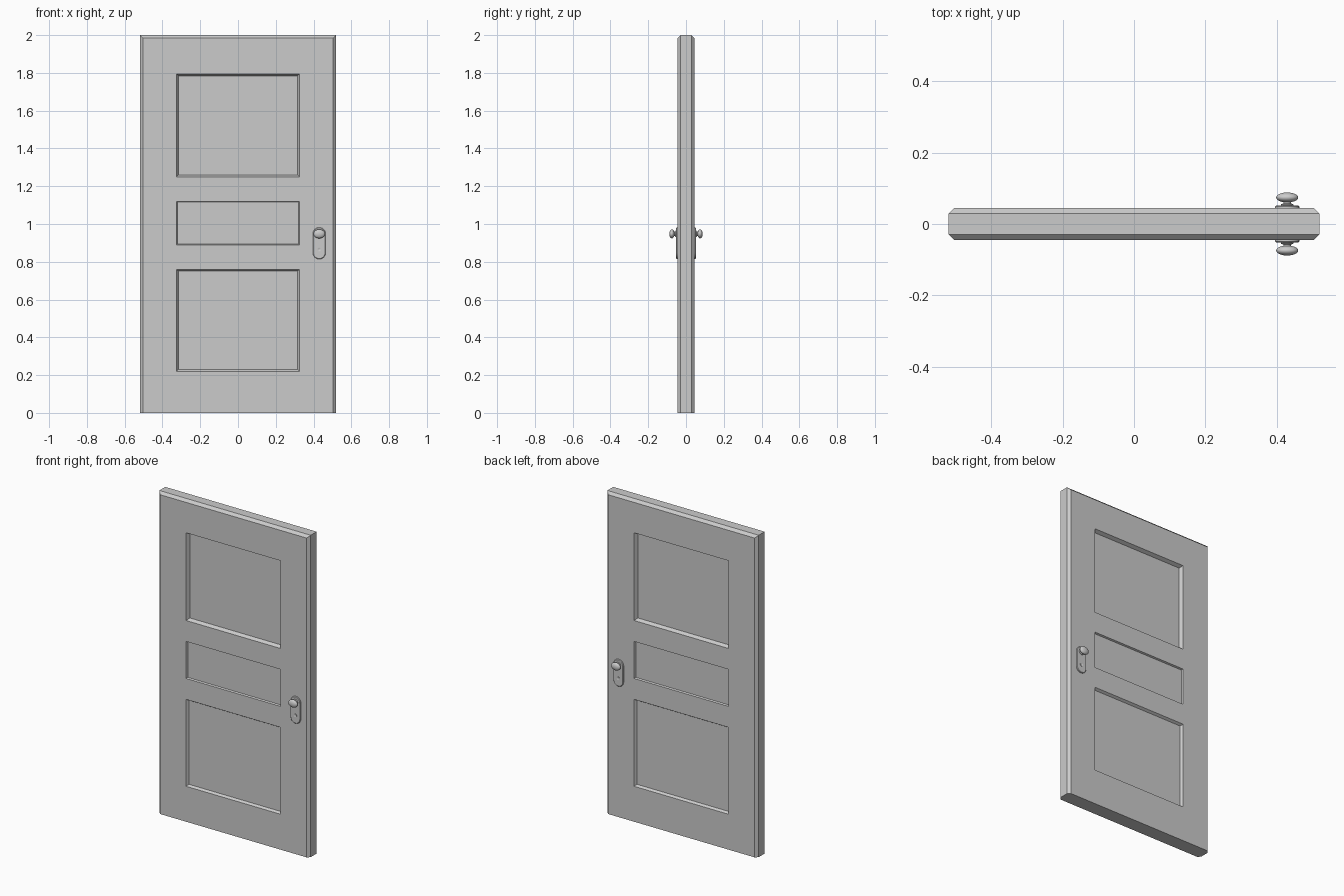
import bpy, bmesh, math
from mathutils import Matrix, Vector

cube = bpy.data.objects.get("Cube")
if cube:
    bpy.data.objects.remove(cube, do_unlink=True)

grey = bpy.data.materials.new("door grey")
grey.use_nodes = True
colour = (0.6, 0.6, 0.6, 1)
grey.diffuse_color = colour
grey.node_tree.nodes["Principled BSDF"].inputs["Base Color"].default_value = colour

HALF_W, HALF_T, HEIGHT, CHAMFER = 0.52, 0.045, 2.0, 0.016
PANEL_X = 0.325
# bottom, top, slope width, depth
PANELS = [(0.22, 0.76, 0.013, 0.015), (0.89, 1.12, 0.006, 0.01), (1.25, 1.795, 0.015, 0.022)]
KNOB_X, KNOB_Z = 0.43, 0.948


def finish(bm, name, smooth=False):
    bmesh.ops.recalc_face_normals(bm, faces=bm.faces)
    mesh = bpy.data.meshes.new(name)
    bm.to_mesh(mesh)
    bm.free()
    mesh.materials.append(grey)
    ob = bpy.data.objects.new(name, mesh)
    bpy.context.collection.objects.link(ob)
    if smooth:
        bpy.ops.object.select_all(action='DESELECT')
        ob.select_set(True)
        bpy.context.view_layer.objects.active = ob
        bpy.ops.object.shade_smooth_by_angle(angle=math.radians(35))
    return ob


def build_door():
    bm = bmesh.new()
    size = Matrix.Diagonal((2 * HALF_W, 2 * HALF_T, HEIGHT, 1))
    bmesh.ops.create_cube(bm, size=1, matrix=Matrix.Translation((0, 0, HEIGHT / 2)) @ size)
    # Chamfer the uprights and the long top edges
    edges = []
    for e in bm.edges:
        a, b = (v.co for v in e.verts)
        if abs(a.z - b.z) > 1 or (abs(a.x - b.x) > 1 and a.z > 1):
            edges.append(e)
    bmesh.ops.bevel(bm, geom=edges, offset=CHAMFER, segments=1, affect='EDGES')
    # Cut the panel outlines
    cuts = [((s * PANEL_X, 0, 0), (1, 0, 0)) for s in (-1, 1)]
    cuts += [((0, 0, z), (0, 0, 1)) for p in PANELS for z in p[:2]]
    for co, no in cuts:
        bmesh.ops.bisect_plane(bm, geom=bm.verts[:] + bm.edges[:] + bm.faces[:],
                               plane_co=co, plane_no=no)
    bmesh.ops.recalc_face_normals(bm, faces=bm.faces)
    # Sink each panel with sloping sides, front and back
    for low, high, slope, depth in PANELS:
        faces = []
        for f in bm.faces:
            c = f.calc_center_median()
            if abs(f.normal.y) > 0.9 and abs(c.x) < 0.1 and low < c.z < high:
                faces.append(f)
        bmesh.ops.inset_individual(bm, faces=faces, thickness=slope, depth=-depth)
    finish(bm, "door")


def build_plate(name, side):
    # Stadium outline, extruded, with a softened rim
    bm = bmesh.new()
    r, n = 0.034, 12
    outline = []
    for centre, start in ((0.948, 0), (0.848, math.pi)):
        for i in range(n + 1):
            a = start + math.pi * i / n
            outline.append(bm.verts.new((KNOB_X + r * math.cos(a), side * HALF_T,
                                         centre + r * math.sin(a))))
    base = bm.faces.new(outline)
    solid = bmesh.ops.extrude_face_region(bm, geom=[base])
    verts = [v for v in solid["geom"] if isinstance(v, bmesh.types.BMVert)]
    bmesh.ops.translate(bm, verts=verts, vec=(0, side * 0.007, 0))
    rim = [e for e in bm.edges if all(v in verts for v in e.verts)]
    bmesh.ops.bevel(bm, geom=rim, offset=0.003, segments=1, affect='EDGES')
    finish(bm, name, True)


def lathe(name, side, z, profile):
    # Spin a (radius, distance from the door) profile about the y axis
    bm = bmesh.new()
    verts = [bm.verts.new((r, side * y, 0)) for r, y in profile]
    edges = [bm.edges.new(pair) for pair in zip(verts, verts[1:])]
    bmesh.ops.spin(bm, geom=verts + edges, cent=(0, 0, 0), axis=(0, 1, 0),
                   angle=2 * math.pi, steps=32)
    bmesh.ops.remove_doubles(bm, verts=bm.verts, dist=0.00005)
    ob = finish(bm, name, True)
    ob.location = (KNOB_X, 0, z)
    return ob


build_door()
for label, side in (("front", -1), ("back", 1)):
    build_plate(label + "_lock_plate", side)
    lathe(label + "_knob_neck", side, KNOB_Z,
          [(0.018, 0.05), (0.018, 0.055), (0.011, 0.058), (0.011, 0.07)])
    arc = [math.pi * i / 16 for i in range(17)]
    knob = lathe(label + "_knob", side, KNOB_Z,
                 [(0.031 * math.sin(a), 0.0745 - 0.014 * math.cos(a)) for a in arc])
    knob.scale.z = 0.77
    # Keyhole cylinder: raised ring around a sunken slot
    lathe(label + "_keyhole_ring", side, 0.865,
          [(0.011, 0.051), (0.011, 0.054), (0.007, 0.054), (0.004, 0.0522), (0, 0.0522)])
